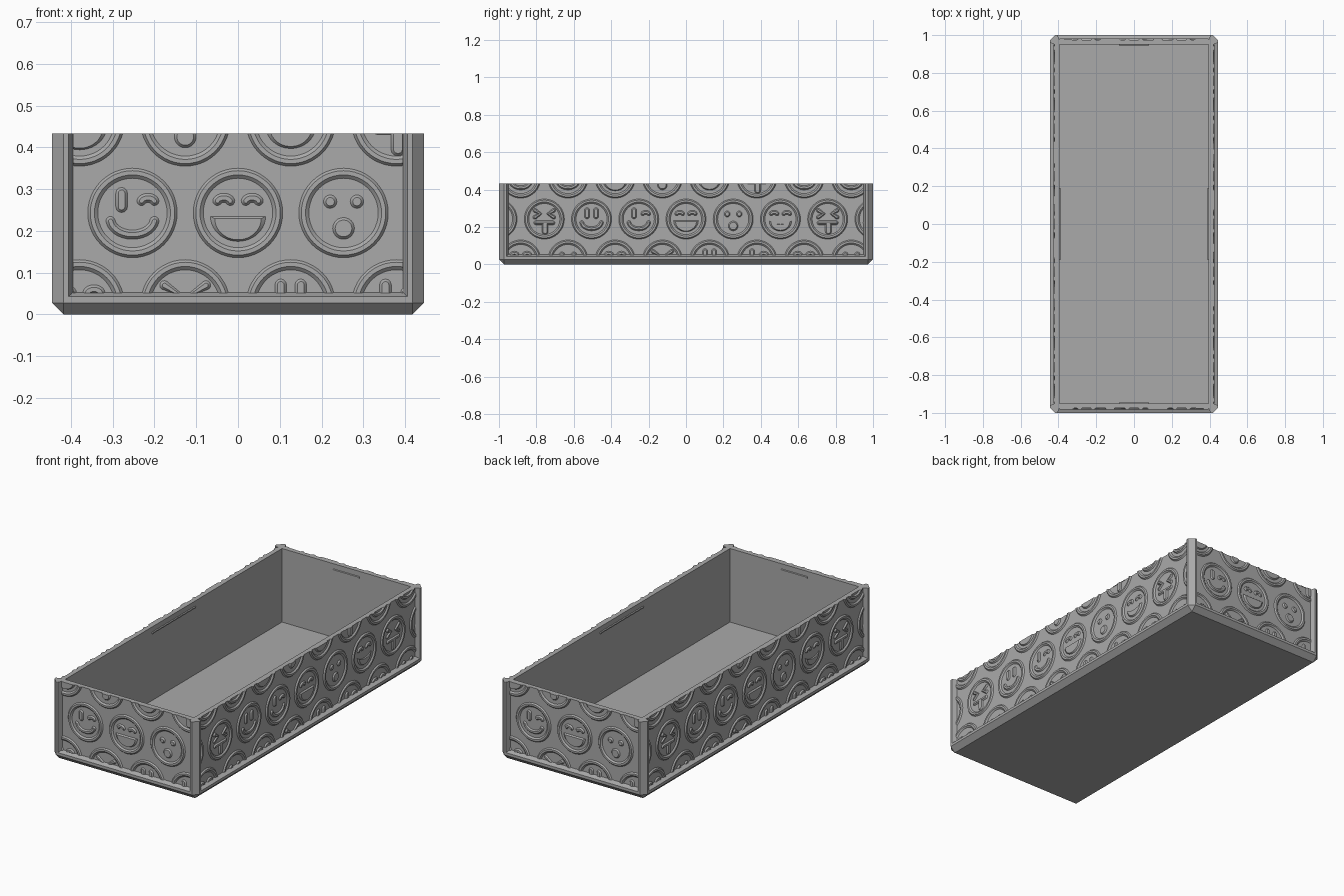
import bpy, bmesh, math
from mathutils import Matrix, Vector

cube = bpy.data.objects.get("Cube")
if cube:
    bpy.data.objects.remove(cube, do_unlink=True)

X, Y, H = 0.445, 1.0, 0.433        # outer half sizes and height
CH, REC, WALL = 0.028, 0.025, 0.05  # chamfer, panel recess, frame depth
RELIEF, SLOPE = 0.007, 0.006

grey = bpy.data.materials.new("plain_grey")
grey.use_nodes = True
grey.diffuse_color = (0.4, 0.4, 0.4, 1)
grey.node_tree.nodes["Principled BSDF"].inputs["Base Color"].default_value = (0.4, 0.4, 0.4, 1)


def finish(bm, name, smooth=False):
    bmesh.ops.recalc_face_normals(bm, faces=bm.faces)
    mesh = bpy.data.meshes.new(name)
    bm.to_mesh(mesh)
    bm.free()
    mesh.materials.append(grey)
    ob = bpy.data.objects.new(name, mesh)
    bpy.context.collection.objects.link(ob)
    if smooth:
        bpy.ops.object.select_all(action='DESELECT')
        ob.select_set(True)
        bpy.context.view_layer.objects.active = ob
        bpy.ops.object.shade_smooth_by_angle(angle=math.radians(28))
    return ob


def loft(bm, loops, cap=True, closed=False):
    rings = [[bm.verts.new(p) for p in loop] for loop in loops]
    pairs = list(zip(rings, rings[1:]))
    if closed:
        pairs.append((rings[-1], rings[0]))
    for a, b in pairs:
        for i in range(len(a)):
            j = (i + 1) % len(a)
            bm.faces.new((a[i], a[j], b[j], b[i]))
    if cap:
        bm.faces.new(rings[0])
        bm.faces.new(rings[-1])


def octagon(inset, z, c):
    x, y = X - inset, Y - inset
    return [(x, y - c, z), (x - c, y, z), (c - x, y, z), (-x, y - c, z),
            (-x, c - y, z), (c - x, -y, z), (x - c, -y, z), (x, c - y, z)]


# Tray: chamfered foot, lower frame, recessed walls, inside
bm = bmesh.new()
loft(bm, [octagon(CH, 0, 0), octagon(0, CH, CH), octagon(0, 0.043, CH),
          octagon(REC, 0.053, 0.004), octagon(REC, H, 0.004),
          octagon(WALL, H, 0), octagon(WALL, 0.025, 0)])
bmesh.ops.remove_doubles(bm, verts=bm.verts, dist=1e-5)
finish(bm, "tray")

# Corner posts
section = [(X - WALL, Y - REC), (X - 0.04, Y), (X - CH, Y), (X, Y - CH),
           (X, Y - 0.04), (X - REC, Y - WALL), (X - WALL, Y - WALL)]
for sx, sy, name in ((1, -1, "front_left"), (-1, -1, "front_right"),
                     (1, 1, "back_left"), (-1, 1, "back_right")):
    bm = bmesh.new()
    loft(bm, [[(x * sx, y * sy, z) for x, y in section] for z in (CH, H)])
    finish(bm, name + "_post")


# Raised shapes in wall coordinates: u across, v up, depth outwards
def at_depth(points, d):
    return [(u, -d, v) for u, v in points]


def arc(cu, cv, ru, rv, start, end, n=14):
    angles = [math.radians(start + (end - start) * i / n) for i in range(n + 1)]
    return [(cu + ru * math.cos(a), cv + rv * math.sin(a)) for a in angles]


def stroke_outline(path, r):
    pts = [Vector(p) for p in path]
    tans = [(pts[min(i + 1, len(pts) - 1)] - pts[max(i - 1, 0)]).normalized()
            for i in range(len(pts))]
    left = [p + Vector((-t.y, t.x)) * r for p, t in zip(pts, tans)]
    right = [p - Vector((-t.y, t.x)) * r for p, t in zip(pts, tans)]

    def cap(p, t, sign):
        base = math.atan2(t.y, t.x) + sign * math.pi / 2
        return [p + r * Vector((math.cos(base - math.pi * k / 6), math.sin(base - math.pi * k / 6)))
                for k in range(1, 6)]
    return left + cap(pts[-1], tans[-1], 1) + right[::-1] + cap(pts[0], tans[0], -1)


def stroke(bm, o, path, r):
    path = [(o[0] + u, o[1] + v) for u, v in path]
    loft(bm, [at_depth(stroke_outline(path, r), -0.003),
              at_depth(stroke_outline(path, r), 0),
              at_depth(stroke_outline(path, r - SLOPE), RELIEF)])


def plateau(bm, o, pts, shrink=0.84):
    pts = [Vector((o[0] + u, o[1] + v)) for u, v in pts]
    mid = sum(pts, Vector((0, 0))) / len(pts)
    loft(bm, [at_depth(pts, -0.003), at_depth(pts, 0),
              at_depth([mid + (p - mid) * shrink for p in pts], RELIEF)])


def disc(bm, o, u, v, r):
    plateau(bm, o, arc(u, v, r, r, 0, 345, 23), 1 - SLOPE / r)


def ring(bm, o):
    profile = ((0.107, -0.003), (0.107, 0), (0.101, RELIEF),
               (0.091, RELIEF), (0.083, 0), (0.083, -0.003))
    loft(bm, [at_depth(arc(*o, r, r, 0, 352.5, 47), d) for r, d in profile],
         cap=False, closed=True)


def tall_eye(bm, o, u):
    stroke(bm, o, [(u, 0.015), (u, 0.047)], 0.014)


def closed_eye(bm, o, u):
    stroke(bm, o, arc(u, 0.026, 0.016, 0.01, 165, 15, 8), 0.011)


def grin(bm, o):
    stroke(bm, o, arc(0, -0.014, 0.053, 0.038, 188, 352), 0.011)


def laugh(bm, o):
    closed_eye(bm, o, -0.034)
    closed_eye(bm, o, 0.034)
    plateau(bm, o, arc(0, -0.008, 0.066, 0.06, 180, 360, 20))


def surprised(bm, o):
    disc(bm, o, -0.032, 0.027, 0.016)
    disc(bm, o, 0.032, 0.027, 0.016)
    disc(bm, o, 0, -0.037, 0.026)


def content(bm, o):
    closed_eye(bm, o, -0.034)
    closed_eye(bm, o, 0.034)
    plateau(bm, o, arc(0, -0.01, 0.06, 0.055, 180, 360) + arc(0, -0.01, 0.055, 0.018, 345, 195, 8))


def squint(bm, o):
    for s in (-1, 1):
        stroke(bm, o, [(s * 0.05, 0.046), (s * 0.022, 0.028), (s * 0.05, 0.01)], 0.011)
    stroke(bm, o, [(-0.046, -0.02), (0.046, -0.02)], 0.011)
    stroke(bm, o, [(0.004, -0.03), (0.004, -0.066)], 0.017)


def smile(bm, o):
    tall_eye(bm, o, -0.024)
    tall_eye(bm, o, 0.024)
    grin(bm, o)


def wink(bm, o):
    tall_eye(bm, o, -0.026)
    closed_eye(bm, o, 0.037)
    grin(bm, o)


FACES = [laugh, surprised, content, squint, smile, wink]
PITCH, ROW = 0.2525, 0.219


def wall_pattern(name, half, dist, turn):
    bm = bmesh.new()
    for row, shift, first in ((-1, 0.5, 4), (0, 0, 0), (1, 0.5, 2)):
        for k in range(-5, 6):
            u = (k + shift) * PITCH
            if abs(u) < half + 0.1:
                o = (u, 0.243 + row * ROW)
                ring(bm, o)
                FACES[(k + first) % 6](bm, o)
    # trim the pattern to the panel
    for co, no in (((half, 0, 0), (1, 0, 0)), ((-half, 0, 0), (-1, 0, 0)),
                   ((0, 0, H), (0, 0, 1)), ((0, 0, 0.052), (0, 0, -1))):
        cut = bmesh.ops.bisect_plane(bm, geom=bm.verts[:] + bm.edges[:] + bm.faces[:],
                                     plane_co=co, plane_no=no, clear_outer=True)
        edges = [e for e in cut["geom_cut"] if isinstance(e, bmesh.types.BMEdge)]
        bmesh.ops.holes_fill(bm, edges=edges, sides=0)
    bmesh.ops.transform(bm, verts=bm.verts, matrix=Matrix.Rotation(math.radians(turn), 4, 'Z')
                        @ Matrix.Translation((0, -dist, 0)))
    finish(bm, name + "_pattern", smooth=True)


# Snap ridge inside the wall, near the rim
def snap_ridge(name, half, dist, turn):
    bm = bmesh.new()
    profile = ((0.003, 0.392), (-0.005, 0.396), (-0.005, 0.402), (0.003, 0.406))
    loft(bm, [[(u, -dist - d, z) for d, z in profile] for u in (-half, half)])
    bmesh.ops.transform(bm, verts=bm.verts, matrix=Matrix.Rotation(math.radians(turn), 4, 'Z'))
    finish(bm, name + "_snap_ridge")


for name, turn in (("front", 0), ("left", 90), ("back", 180), ("right", 270)):
    is_end = turn % 180 == 0
    across, out = (X, Y) if is_end else (Y, X)
    wall_pattern(name, across - WALL, out - REC, turn)
    snap_ridge(name, 0.08 if is_end else 0.19, out - WALL, turn)
